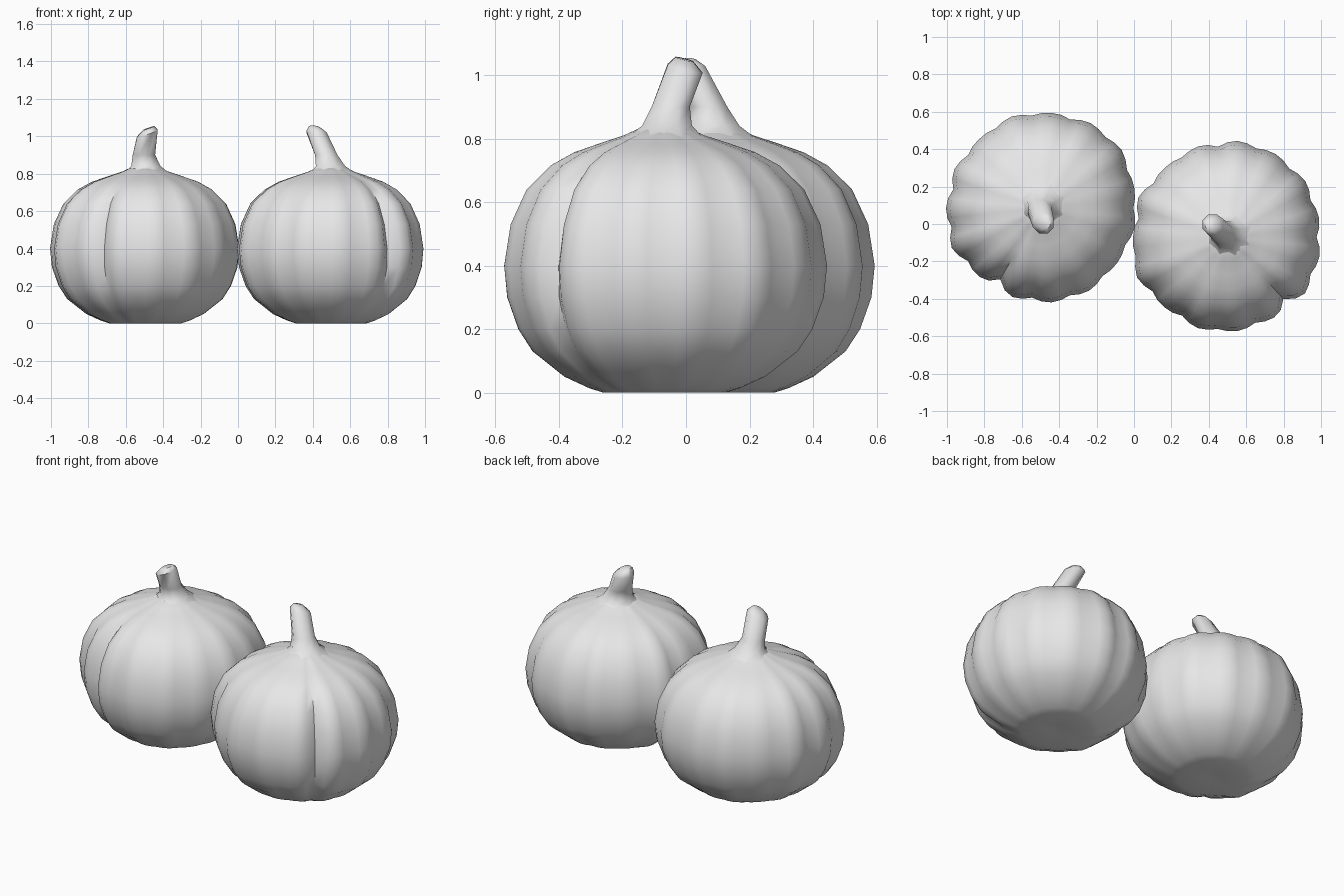
import bpy, bmesh, math, random
from mathutils import Vector

cube = bpy.data.objects.get("Cube")
if cube:
    bpy.data.objects.remove(cube)

grey = bpy.data.materials.new("plain_grey")
grey.use_nodes = True
grey.diffuse_color = (0.8, 0.8, 0.8, 1)
grey.node_tree.nodes["Principled BSDF"].inputs["Base Color"].default_value = (0.8, 0.8, 0.8, 1)

STEPS = 4


def loft(name, rings):
    """Skin a list of closed rings, cap both ends and smooth the result."""
    bm = bmesh.new()
    loops = [[bm.verts.new(p) for p in ring] for ring in rings]
    n = len(loops[0])
    for low, high in zip(loops, loops[1:]):
        for i in range(n):
            j = (i + 1) % n
            bm.faces.new((low[i], low[j], high[j], high[i]))
    bm.faces.new(loops[0][::-1])
    bm.faces.new(loops[-1])
    mesh = bpy.data.meshes.new(name)
    bm.to_mesh(mesh)
    bm.free()
    mesh.materials.append(grey)
    obj = bpy.data.objects.new(name, mesh)
    bpy.context.collection.objects.link(obj)
    bpy.ops.object.select_all(action='DESELECT')
    obj.select_set(True)
    bpy.context.view_layer.objects.active = obj
    bpy.ops.object.shade_smooth_by_angle(angle=math.radians(60))


# Body outline: radius (1 = lobe crest), height
BODY = [(0.1, 0.015), (0.38, 0.0), (0.47, 0.015), (0.62, 0.05), (0.82, 0.13),
        (0.91, 0.2), (0.98, 0.3), (1.0, 0.4), (0.96, 0.53), (0.86, 0.64),
        (0.71, 0.715), (0.56, 0.757), (0.4, 0.785), (0.25, 0.81), (0.12, 0.84)]


def body(name, seed, centre, crests, deep):
    """Ribbed body; crests are the lobe radii, deep is the lobe before the deepest groove."""
    rng = random.Random(seed)
    n = len(crests)
    grooves = [rng.uniform(0.03, 0.065) for _ in crests]
    grooves[deep] = 0.13
    spokes = []
    for k in range(n):
        nxt = (k + 1) % n
        for s in range(STEPS):
            # runs from the crest of one lobe to the crest of the next
            t = s / STEPS
            dip = grooves[k] * (1 - abs(math.cos(math.pi * t)))
            size = crests[k] * (1 - t) + crests[nxt] * t
            spokes.append((math.tau * (k + 0.5 + t) / n, size, dip))
    rings = []
    for r, z in BODY:
        # the grooves fade towards the base and the stalk
        fade = min(1, 0.5 + z, 0.4 + 4 * (0.84 - z))
        rings.append([Vector((centre[0] + r * size * (1 - dip * fade) * math.cos(a),
                              centre[1] + r * size * (1 - dip * fade) * math.sin(a), z))
                      for a, size, dip in spokes])
    loft(name, rings)


def stem(name, path, slope):
    """Flared, leaning stalk; the end is cut at a slant."""
    rings = []
    for k, (x, y, z, r) in enumerate(path):
        tilt = slope if k >= len(path) - 2 else (0, 0)
        ring = []
        for i in range(8):
            a = math.tau * (i + 0.5) / 8
            dx, dy = r * math.cos(a), r * math.sin(a)
            ring.append(Vector((x + dx, y + dy, z + tilt[0] * dx + tilt[1] * dy)))
        rings.append(ring)
    loft(name, rings)


body("right_pumpkin", 4, (-0.495, 0.085),
     [0.508, 0.53, 0.525, 0.512, 0.515, 0.497, 0.51, 0.51,
      0.525, 0.495, 0.5, 0.507, 0.51, 0.5, 0.51], 9)
body("left_pumpkin", 9, (0.5, -0.07),
     [0.5, 0.513, 0.513, 0.517, 0.51, 0.5, 0.522, 0.505,
      0.53, 0.505, 0.512, 0.505, 0.497, 0.512, 0.502], 12)

stem("right_stem", [(-0.49, 0.09, 0.78, 0.17), (-0.49, 0.095, 0.808, 0.125),
                    (-0.492, 0.09, 0.84, 0.085), (-0.503, 0.07, 0.9, 0.065),
                    (-0.485, 0.005, 1.015, 0.06), (-0.478, 0.0, 1.043, 0.032)], (0.35, 0.1))
stem("left_stem", [(0.51, -0.065, 0.78, 0.17), (0.505, -0.065, 0.808, 0.125),
                   (0.495, -0.06, 0.84, 0.085), (0.472, -0.048, 0.9, 0.065),
                   (0.42, -0.003, 1.02, 0.059), (0.409, -0.005, 1.05, 0.03)], (-0.1, -0.25))
